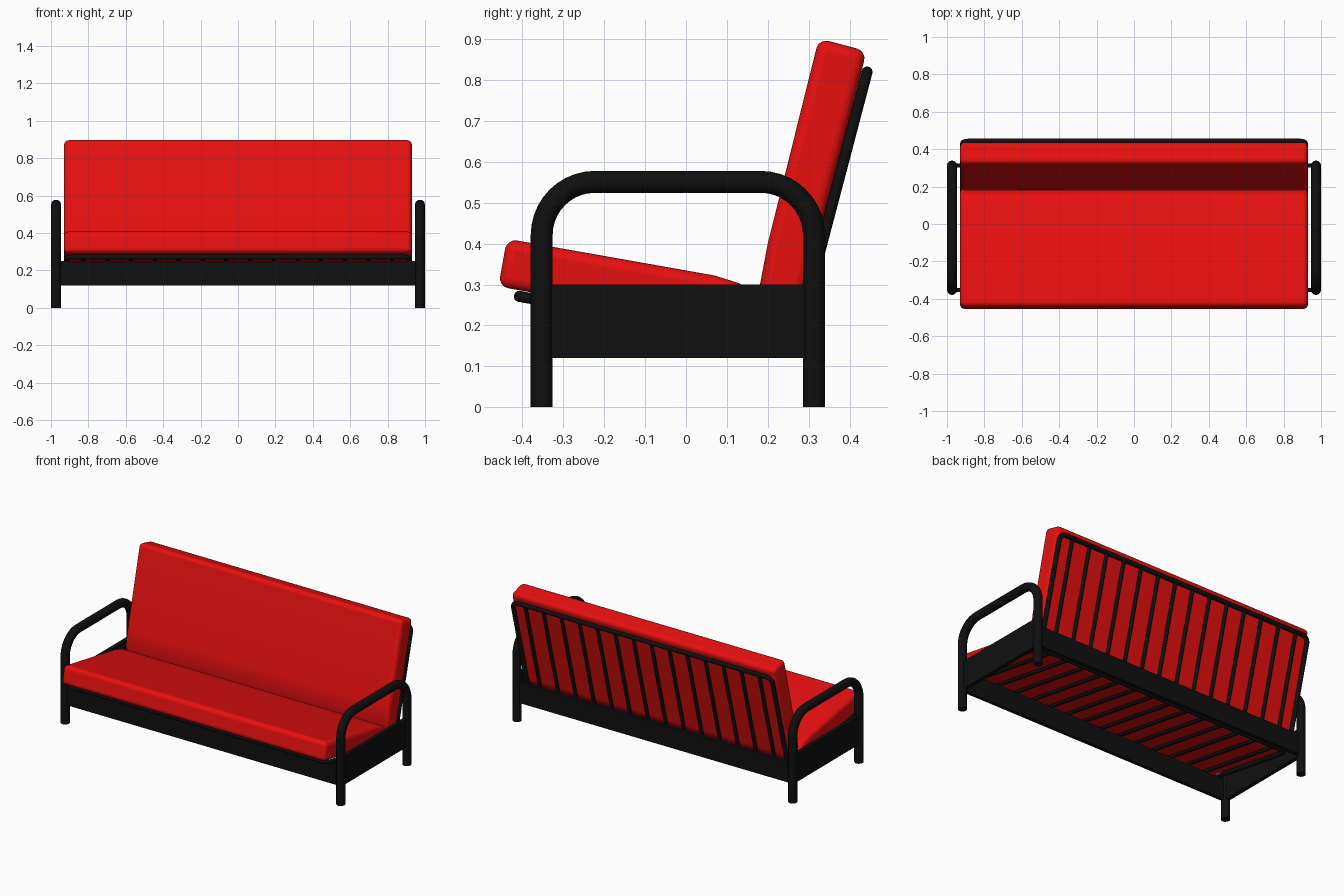
import bpy, bmesh, math
from mathutils import Vector

if "Cube" in bpy.data.objects:
    bpy.data.objects.remove(bpy.data.objects["Cube"])


def material(name, rgb):
    m = bpy.data.materials.new(name)
    m.diffuse_color = (*rgb, 1)
    m.use_nodes = True
    m.node_tree.nodes["Principled BSDF"].inputs["Base Color"].default_value = m.diffuse_color
    return m


RED = material("red_fabric", (0.8, 0.005, 0.005))
BLACK = material("black_metal", (0.005, 0.005, 0.005))


def finish(obj, mat, angle=35):
    obj.data.materials.clear()
    obj.data.materials.append(mat)
    bpy.ops.object.select_all(action='DESELECT')
    obj.select_set(True)
    bpy.context.view_layer.objects.active = obj
    if obj.type == 'CURVE':
        bpy.ops.object.convert(target='MESH')
    bpy.ops.object.shade_smooth_by_angle(angle=math.radians(angle))


def fillet(a, p, b, r, steps=10):
    """Arc that rounds the right-angled corner p between a and b."""
    u, v = (a - p).normalized(), (b - p).normalized()
    c = p + (u + v) * r
    out = []
    for i in range(steps + 1):
        t = i / steps * math.pi / 2
        out.append(c - v * r * math.cos(t) - u * r * math.sin(t))
    return out


def tube(name, pts, radius, corner=0.0, cyclic=False):
    pts = [Vector(p) for p in pts]
    n = len(pts)
    path = []
    for i, p in enumerate(pts):
        if corner and (cyclic or 0 < i < n - 1):
            path += fillet(pts[i - 1], p, pts[(i + 1) % n], corner)
        else:
            path.append(p)
    cu = bpy.data.curves.new(name, 'CURVE')
    cu.dimensions = '3D'
    cu.bevel_depth = radius
    cu.bevel_resolution = 4
    cu.use_fill_caps = True
    sp = cu.splines.new('POLY')
    sp.points.add(len(path) - 1)
    for q, p in zip(sp.points, path):
        q.co = (*p, 1)
    sp.use_cyclic_u = cyclic
    obj = bpy.data.objects.new(name, cu)
    bpy.context.collection.objects.link(obj)
    finish(obj, BLACK)


def box(name, lo, hi):
    lo, hi = Vector(lo), Vector(hi)
    bpy.ops.mesh.primitive_cube_add(size=1, location=(lo + hi) / 2)
    obj = bpy.context.object
    obj.name = name
    obj.scale = hi - lo
    bpy.ops.object.transform_apply(location=False, rotation=False, scale=True)
    finish(obj, BLACK)


def cushion(name, profile, half, bevel):
    """Side profile (y, z) extruded across the width with soft edges."""
    bm = bmesh.new()
    face = bm.faces.new([bm.verts.new((-half, y, z)) for y, z in profile])
    ext = bmesh.ops.extrude_face_region(bm, geom=[face])
    verts = [g for g in ext["geom"] if isinstance(g, bmesh.types.BMVert)]
    bmesh.ops.translate(bm, verts=verts, vec=(2 * half, 0, 0))
    bmesh.ops.recalc_face_normals(bm, faces=bm.faces)
    me = bpy.data.meshes.new(name)
    bm.to_mesh(me)
    bm.free()
    obj = bpy.data.objects.new(name, me)
    bpy.context.collection.objects.link(obj)
    mod = obj.modifiers.new("soft_edges", 'BEVEL')
    mod.width = bevel
    mod.segments = 4
    mod.limit_method = 'ANGLE'
    mod.angle_limit = math.radians(30)
    finish(obj, RED)


def slatted_frame(name, start, end):
    """Rounded tube rectangle with a row of slats, between two (y, z) points."""
    w = 0.916
    tube(name + "_frame", [(-w, *start), (w, *start), (w, *end), (-w, *end)],
         0.0135, corner=0.04, cyclic=True)
    for i in range(14):
        x = (i - 6.5) * 0.127
        tube(f"{name}_slat_{i + 1}", [(x, *start), (x, *end)], 0.011)


# bent tube arms with legs, and side panels
for side, s in (("left", -1), ("right", 1)):
    x = 0.973 * s
    tube(side + "_arm_and_legs",
         [(x, -0.353, 0), (x, -0.353, 0.551), (x, 0.313, 0.551), (x, 0.313, 0)],
         0.0268, corner=0.13)
    box(side + "_side_panel", (x - 0.012, -0.345, 0.12), (x + 0.012, 0.305, 0.30))

# front and back rails
for name, y in (("front_rail", -0.353), ("back_rail", 0.313)):
    box(name, (-0.965, y - 0.011, 0.12), (0.965, y + 0.011, 0.25))

# slatted frames under the seat and behind the back
slatted_frame("seat", (-0.408, 0.271), (0.25, 0.155))
slatted_frame("back", (0.443, 0.82), (0.272, 0.17))

# cushions
cushion("seat_cushion", [(-0.459, 0.295), (-0.438, 0.412), (0.07, 0.322),
                         (0.15, 0.297), (0.19, 0.24), (0.20, 0.18)], 0.93, 0.025)
cushion("back_cushion", [(0.18, 0.295), (0.20, 0.40), (0.325, 0.902),
                         (0.442, 0.871), (0.28, 0.245), (0.215, 0.19)], 0.93, 0.025)
